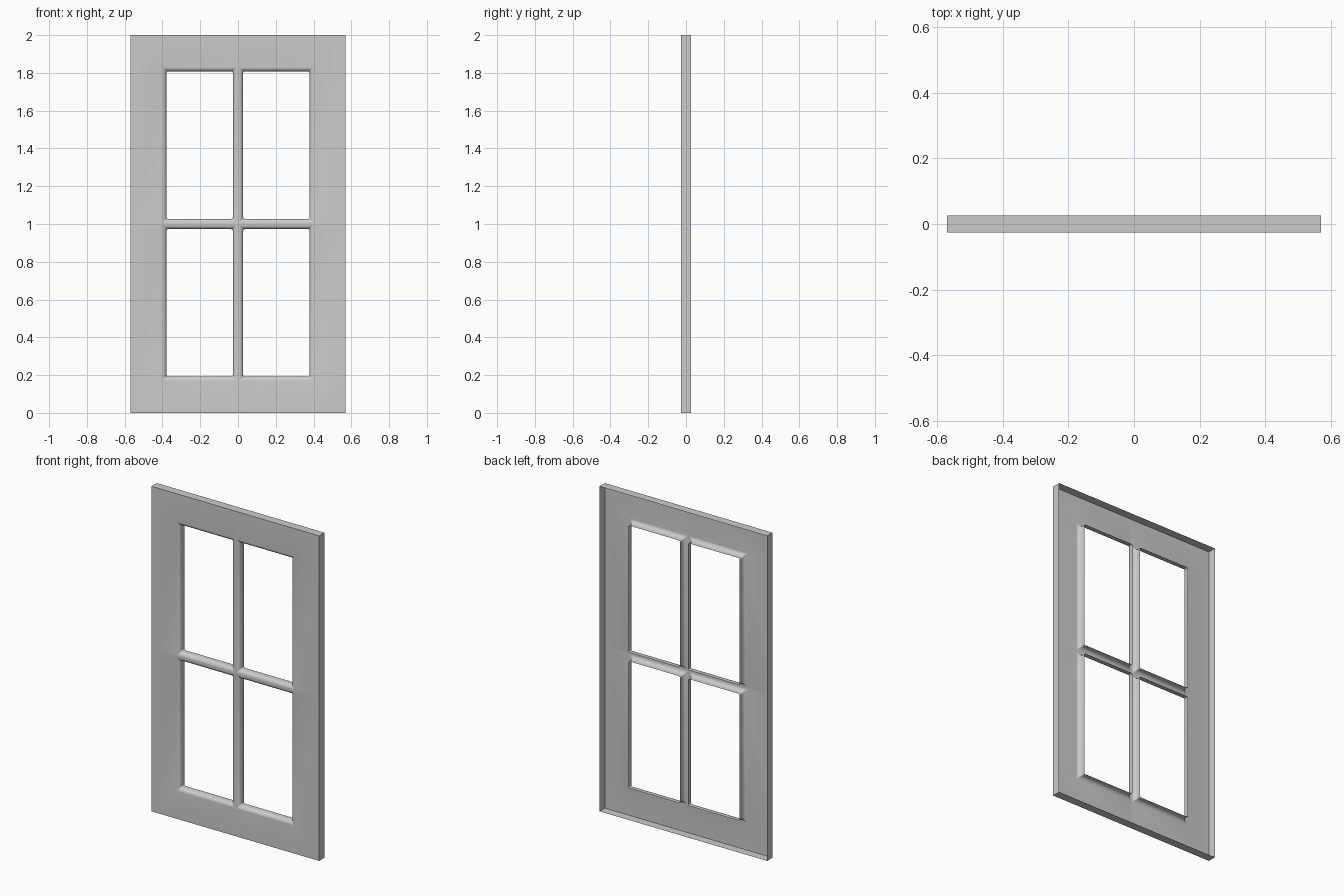
import bpy, bmesh, math

if "Cube" in bpy.data.objects:
    bpy.data.objects.remove(bpy.data.objects["Cube"])

HALF_W, HEIGHT = 0.57, 2.0
FRONT, BACK = -0.026, 0.026
XS = [-HALF_W, -0.40, -0.006, 0.006, 0.40, HALF_W]
ZS = [0.0, 0.171, 0.994, 1.006, 1.829, HEIGHT]
# moulding profile: inset into the pane, depth behind the front, corner radius
PROFILE = [(0, 0, 0), (0.008, 0.003, 0.002), (0.015, 0.008, 0.005),
           (0.019, 0.014, 0.008), (0.021, 0.021, 0.010), (0.021, 0.045, 0.010)]
CORNER_STEPS = 4


def rounded_loop(bm, x0, x1, z0, z1, y, r):
    verts = []
    for k, (cx, cz) in enumerate([(x1 - r, z1 - r), (x0 + r, z1 - r),
                                  (x0 + r, z0 + r), (x1 - r, z0 + r)]):
        for i in range(CORNER_STEPS + 1):
            a = math.pi / 2 * (k + i / CORNER_STEPS)
            verts.append(bm.verts.new((cx + r * math.cos(a), y, cz + r * math.sin(a))))
    return verts


bm = bmesh.new()

# flat front plate, leaving the four panes open
grid = [[bm.verts.new((x, FRONT, z)) for z in ZS] for x in XS]
panes = [(i, j) for i in (1, 3) for j in (1, 3)]
for i in range(5):
    for j in range(5):
        if (i, j) not in panes:
            bm.faces.new((grid[i][j], grid[i + 1][j], grid[i + 1][j + 1], grid[i][j + 1]))

# outer edge walls, open at the back
rim = ([grid[i][0] for i in range(5)] + [grid[5][j] for j in range(5)]
       + [grid[i][5] for i in range(5, 0, -1)] + [grid[0][j] for j in range(5, 0, -1)])
rear = [bm.verts.new((v.co.x, BACK, v.co.z)) for v in rim]
for k in range(len(rim)):
    n = (k + 1) % len(rim)
    bm.faces.new((rim[n], rim[k], rear[k], rear[n]))

# moulded surround of each pane
for i, j in panes:
    loops = [rounded_loop(bm, XS[i] + d, XS[i + 1] - d, ZS[j] + d, ZS[j + 1] - d, FRONT + y, r)
             for d, y, r in PROFILE]
    for a, b in zip(loops, loops[1:]):
        for k in range(len(a)):
            n = (k + 1) % len(a)
            bm.faces.new((a[k], a[n], b[n], b[k]))

bmesh.ops.remove_doubles(bm, verts=bm.verts, dist=0.0001)
bmesh.ops.recalc_face_normals(bm, faces=bm.faces)
bm.normal_update()
plate = [f for f in bm.faces if abs(f.normal.y) > 0.99]
if sum(f.normal.y for f in plate) > 0:
    bmesh.ops.reverse_faces(bm, faces=bm.faces)

mesh = bpy.data.meshes.new("glazed_door_frame")
bm.to_mesh(mesh)
bm.free()
door = bpy.data.objects.new("glazed_door_frame", mesh)
bpy.context.collection.objects.link(door)
bpy.context.view_layer.objects.active = door
door.select_set(True)
bpy.ops.object.shade_smooth_by_angle(angle=math.radians(30))
